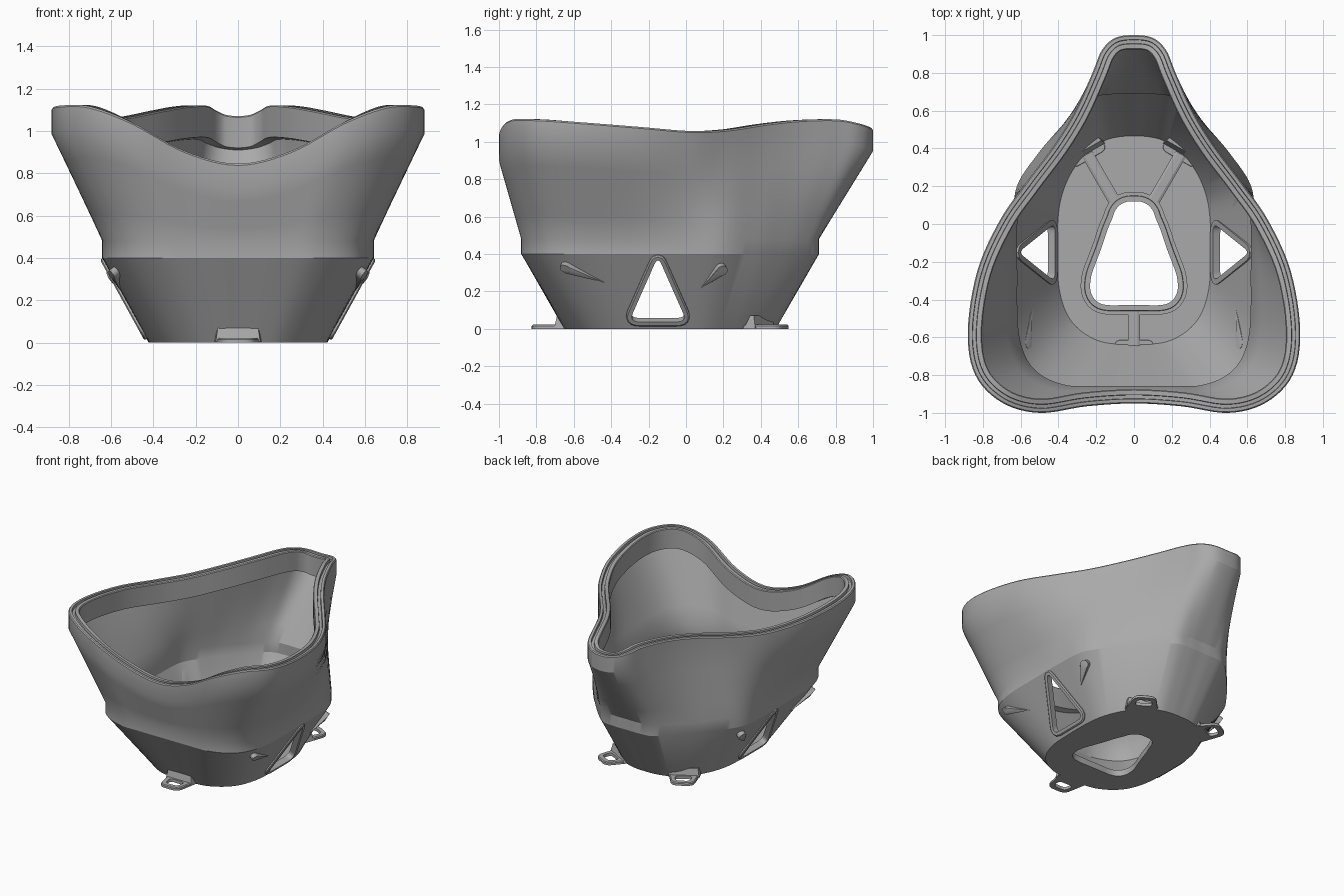
import bpy, bmesh, math
from mathutils import Vector as V

cube = bpy.data.objects.get("Cube")
if cube:
    bpy.data.objects.remove(cube, do_unlink=True)

gray = bpy.data.materials.new("matte gray")
gray.use_nodes = True
gray.diffuse_color = (0.4, 0.4, 0.4, 1)
gray.node_tree.nodes["Principled BSDF"].inputs["Base Color"].default_value = (0.4, 0.4, 0.4, 1)


def finish(bm, name):
    bmesh.ops.recalc_face_normals(bm, faces=bm.faces[:])
    mesh = bpy.data.meshes.new(name)
    bm.to_mesh(mesh)
    bm.free()
    ob = bpy.data.objects.new(name, mesh)
    bpy.context.collection.objects.link(ob)
    mesh.materials.append(gray)
    return ob


def smooth(ob):
    bpy.ops.object.select_all(action='DESELECT')
    ob.select_set(True)
    bpy.context.view_layer.objects.active = ob
    bpy.ops.object.shade_smooth_by_angle(angle=math.radians(28))


def loft(name, rings, closed=True):
    """Skin equal rings; closed joins last to first, otherwise the ends are capped."""
    bm = bmesh.new()
    rows = [[bm.verts.new(p) for p in ring] for ring in rings]
    n = len(rows[0])
    pairs = list(zip(rows, rows[1:])) + ([(rows[-1], rows[0])] if closed else [])
    for a, b in pairs:
        for i in range(n):
            j = (i + 1) % n
            bm.faces.new((a[i], a[j], b[j], b[i]))
    if not closed:
        bm.faces.new(rows[0])
        bm.faces.new(rows[-1])
    return finish(bm, name)


def hull(name, points):
    bm = bmesh.new()
    for p in points:
        bm.verts.new(p)
    bmesh.ops.convex_hull(bm, input=bm.verts[:])
    bmesh.ops.delete(bm, geom=[v for v in bm.verts if not v.link_faces], context='VERTS')
    return finish(bm, name)


def outline(half, steps=6):
    """Closed spline through half an outline and its mirror image."""
    pts = [V((*p, 0)[:3]) for p in half]
    pts += [V((-p.x, p.y, p.z)) for p in pts[-2:0:-1]]
    n, out = len(pts), []
    for i in range(n):
        a, b, c, d = (pts[(i + k) % n] for k in (-1, 0, 1, 2))
        for s in range(steps):
            t = s / steps
            out.append(0.5 * (2*b + (c - a)*t + (2*a - 5*b + 4*c - d)*t*t + (3*b - a - 3*c + d)*t**3))
    return out


def inset(ring, d, dz=0.0):
    """Move a ring inward by d in plan and up by dz."""
    out, n = [], len(ring)
    for i, p in enumerate(ring):
        t = ring[(i + 1) % n] - ring[i - 1]
        out.append(p + V((-t.y, t.x, 0)).normalized() * d + V((0, 0, dz)))
    return out


def blend(a, b, t):
    return [p.lerp(q, t) for p, q in zip(a, b)]


def rounded(corners, r, steps=6):
    """Polygon with rounded corners."""
    out, n = [], len(corners)
    for i in range(n):
        p = V((*corners[i], 0))
        a = p + (V((*corners[i - 1], 0)) - p).normalized() * r
        b = p + (V((*corners[(i + 1) % n], 0)) - p).normalized() * r
        for s in range(steps + 1):
            t = s / steps
            out.append(a.lerp(p, t).lerp(p.lerp(b, t), t))
    return out


# Outlines from front centre round the left side to back centre
rim = outline([(0, -.95, .845), (.25, -.965, .905), (.5, -1, 1.04), (.7, -.945, 1.115), (.84, -.8, 1.12),
               (.88, -.57, 1.105), (.83, -.25, 1.08), (.71, .02, 1.058), (.57, .22, 1.065),
               (.42, .42, 1.095), (.31, .6, 1.115), (.22, .8, 1.12), (.17, .92, 1.1), (.1, .985, 1.08), (0, 1, 1.07)])
waist = outline([(0, -.88), (.2, -.88), (.36, -.875), (.5, -.82), (.59, -.72), (.635, -.55), (.64, -.25),
                 (.64, 0), (.62, .2), (.51, .37), (.4, .5), (.29, .62), (.2, .695), (.1, .71), (0, .71)])
base = outline([(0, -.65), (.1, -.65), (.2, -.63), (.3, -.57), (.37, -.48), (.41, -.35), (.42, -.2), (.42, -.02),
                (.405, .12), (.365, .24), (.3, .345), (.22, .42), (.15, .46), (.07, .478), (0, .48)])
port = outline([(0, -.43), (.07, -.43), (.13, -.43), (.18, -.42), (.215, -.39), (.232, -.34), (.225, -.27), (.2, -.2),
                (.17, -.12), (.14, -.03), (.115, .03), (.1, .07), (.075, .1), (.04, .117), (0, .12)])

# Shell: outer wall, grooved rim, inner wall, floor and raised port lip in one skin
low, high = inset(waist, 0, .4), inset(waist, 0, .48)
rim_low = inset(rim, 0, -.12)
in_high, in_rim = inset(high, .022), inset(rim, .03, -.16)
rings = [base, low, high, *[blend(high, rim_low, k / 4) for k in (1, 2, 3)], rim_low]
rings += [inset(rim, d, z) for d, z in ((0, -.008), (.006, 0), (.024, 0), (.026, -.02), (.044, -.02),
                                        (.046, 0), (.07, 0), (.075, -.006), (.075, -.15))]
rings += [in_rim, *[blend(in_rim, in_high, k / 4) for k in (1, 2, 3)], in_high]
rings += [inset(low, .022), inset(base, .015, .02)]
rings += [inset(port, d, z) for d, z in ((-.05, .02), (-.05, .032), (-.03, .032), (-.028, .045), (0, .045), (0, 0))]
shell = loft("mask_shell", rings)

# Side windows: triangular openings with raised frames on the sloping wall
up, out = V((.482, 0, .876)), V((.876, 0, -.482))
tri = rounded([(-.305, .05), (.005, .05), (-.15, .45)], .055)


def on_wall(ring, depth, side):
    pts = [V((.42, p.x, 0)) + up * p.y + out * depth for p in ring]
    return [V((p.x * side, p.y, p.z)) for p in pts]


for side, label in ((1, "left"), (-1, "right")):
    cutter = loft("window_cutter", [on_wall(tri, -.15, side), on_wall(tri, .15, side)], closed=False)
    cutter.hide_render = True
    mod = shell.modifiers.new("window", 'BOOLEAN')
    mod.operation, mod.solver, mod.object = 'DIFFERENCE', 'EXACT', cutter
    bpy.context.view_layer.objects.active = shell
    bpy.ops.object.modifier_apply(modifier=mod.name)
    bpy.data.objects.remove(cutter, do_unlink=True)
    edge = inset(tri, -.03)
    smooth(loft(label + "_window_frame", [on_wall(edge, -.03, side), on_wall(edge, .008, side),
                                          on_wall(inset(tri, -.022), .014, side),
                                          on_wall(tri, .014, side), on_wall(tri, -.03, side)]))
smooth(shell)


# Teardrop pegs on the lower wall
def wall_point(y, z):
    ring = blend(base, low, z / .4)
    i = min((k for k, p in enumerate(ring) if p.x > .2), key=lambda k: abs(ring[k].y - y))
    along = (ring[i + 1] - ring[i - 1]).normalized()
    rise = (low[i] - base[i]).normalized()
    return ring[i], along, rise, along.cross(rise).normalized()


for name, head, tail in (("front", (-.63, .335), (-.45, .25)), ("back", (.19, .325), (.08, .22))):
    c, along, rise, normal = wall_point(*head)
    tip, _, _, tip_normal = wall_point(*tail)
    pts = [tip - tip_normal * .02, tip + tip_normal * .004]
    for k in range(16):
        a = k * math.tau / 16
        rim_point = c + along * .03 * math.cos(a) + rise * .03 * math.sin(a)
        pts += [rim_point - normal * .02, rim_point + normal * .03]
    for side, label in ((1, "left"), (-1, "right")):
        smooth(hull(f"{label}_{name}_peg", [V((p.x * side, p.y, p.z)) for p in pts]))

# Strap tabs with slots and wedges, and the floor ribs in line with them
tab = rounded([(-.115, -.04), (.115, -.04), (.075, .175), (-.075, .175)], .05)
slot = rounded([(-.06, .065), (.06, .065), (.05, .14), (-.05, .14)], .03)


def placed(ring, origin, d, z):
    d = V((*d, 0)).normalized()
    across = V((d.y, -d.x, 0))
    return [V((*origin, z)) + across * p[0] + d * p[1] for p in ring]


for name, origin, d, length in (("front", (0, -.65), (0, -1), .2), ("back_left", (.25, .375), (.5, .866), .29),
                                ("back_right", (-.25, .375), (-.5, .866), .29)):
    smooth(loft(name + "_tab", [placed(r, origin, d, z) for r, z in
                                ((tab, 0), (tab, .016), (inset(tab, .006), .022), (slot, .022), (slot, 0))]))
    foot = [(-.112, -.01), (.112, -.01), (.105, .055), (-.105, .055)]
    top = [(-.1, .02), (.1, .02), (.095, .04), (-.095, .04)]
    hull(name + "_wedge", placed(foot, origin, d, .005) + placed(top, origin, d, .07))
    rib = [(-.032, -length), (.032, -length), (.032, -.005), (-.032, -.005)]
    crest = [(x * .6, y) for x, y in rib]
    hull(name + "_rib", placed(rib, origin, d, .012) + placed(rib, origin, d, .03) + placed(crest, origin, d, .036))
